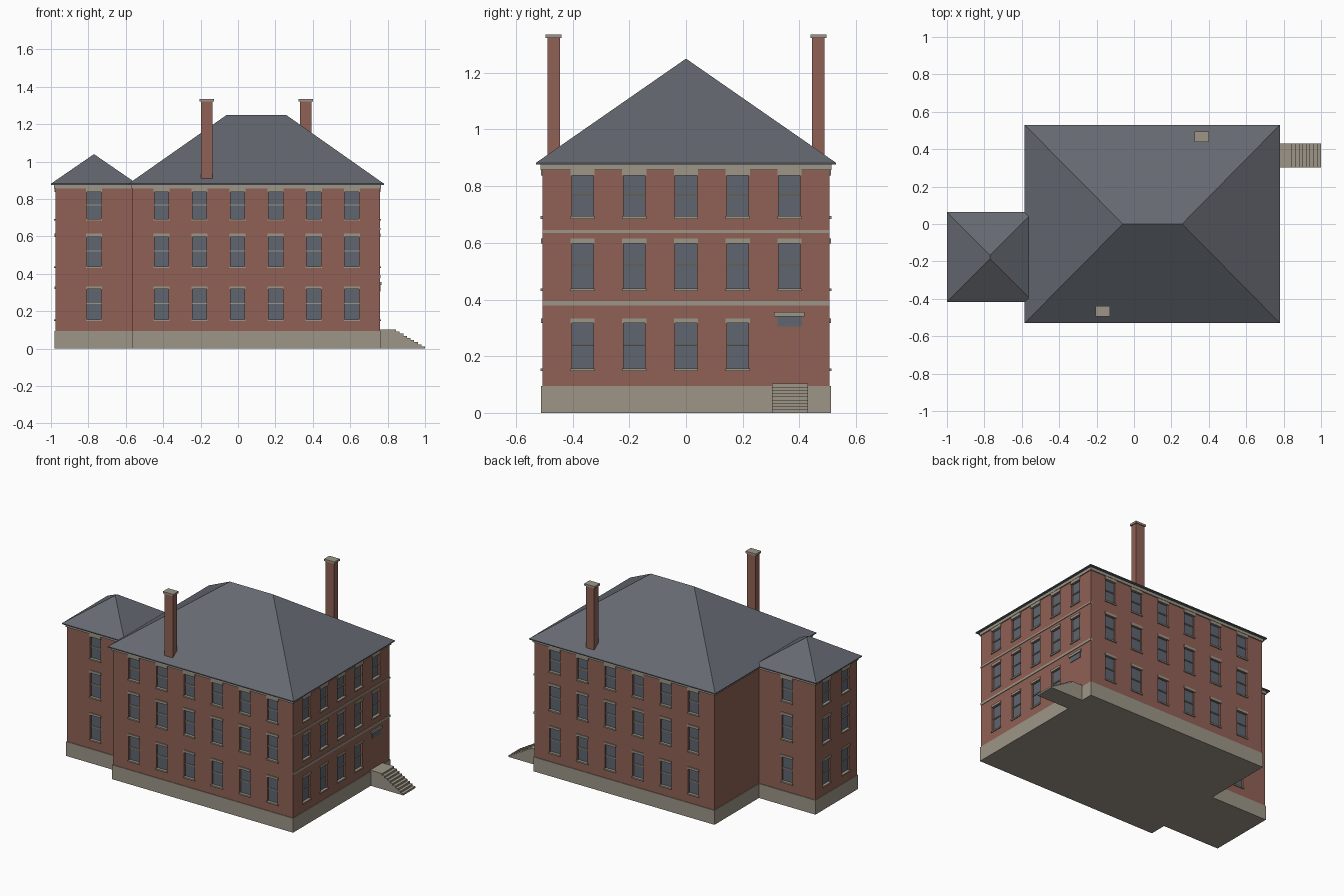
import bpy, bmesh
from math import radians
from mathutils import Matrix, Vector

cube = bpy.data.objects.get("Cube")
if cube:
    bpy.data.objects.remove(cube, do_unlink=True)


def material(name, rgb):
    m = bpy.data.materials.new(name)
    m.use_nodes = True
    m.diffuse_color = (*rgb, 1)
    bsdf = m.node_tree.nodes["Principled BSDF"]
    bsdf.inputs["Base Color"].default_value = (*rgb, 1)
    bsdf.inputs["Roughness"].default_value = 0.9
    return m


BRICK = material("brick red", (0.279, 0.120, 0.091))
STONE = material("warm grey stone", (0.337, 0.305, 0.242))
SLATE = material("slate grey", (0.130, 0.141, 0.165))
GLASS = material("window grey", (0.112, 0.128, 0.160))

WALL_TOP, BASE_TOP = 0.878, 0.095
# Window rows: bottom, top, lintel top
ROWS = [(0.155, 0.318, 0.333), (0.437, 0.598, 0.615), (0.692, 0.838, 0.858)]
WIN_W, RECESS = 0.076, 0.012


def finish(name, bm, mats, matrix=Matrix()):
    mesh = bpy.data.meshes.new(name)
    bm.to_mesh(mesh)
    bm.free()
    for m in mats:
        mesh.materials.append(m)
    ob = bpy.data.objects.new(name, mesh)
    ob.matrix_world = matrix
    bpy.context.collection.objects.link(ob)
    return ob


def add_box(bm, x, y, z):
    """Box from (min, max) pairs."""
    lo, hi = Vector((x[0], y[0], z[0])), Vector((x[1], y[1], z[1]))
    m = Matrix.Translation((lo + hi) / 2) @ Matrix.Diagonal((*(hi - lo), 1))
    bmesh.ops.create_cube(bm, size=1, matrix=m)


def box(name, x, y, z, mat):
    bm = bmesh.new()
    add_box(bm, x, y, z)
    return finish(name, bm, [mat])


def facade(name, centre, angle, width, columns=(), skip=()):
    """Brick wall with recessed windows; local -y points outward."""
    place = Matrix.Translation((*centre, 0)) @ Matrix.Rotation(radians(angle), 4, "Z")
    half = WIN_W / 2
    us = [-width / 2] + [c + s for c in columns for s in (-half, half)] + [width / 2]
    zs = [0.02] + [z for r in ROWS for z in r[:2]] + [WALL_TOP]
    bm = bmesh.new()
    grid = [[bm.verts.new((u, 0, z)) for u in us] for z in zs]
    panes = []
    for j in range(len(zs) - 1):
        for i in range(len(us) - 1):
            f = bm.faces.new((grid[j][i], grid[j][i + 1],
                              grid[j + 1][i + 1], grid[j + 1][i]))
            if i % 2 and j % 2 and (i // 2, j // 2) not in skip:
                panes.append(f)
    bm.normal_update()
    if panes:
        bmesh.ops.inset_individual(bm, faces=panes, thickness=0, depth=-RECESS)
    for f in panes:
        f.material_index = 1
    finish(name + "_wall", bm, [BRICK, GLASS], place)
    if not panes:
        return
    # Lintels, sills and meeting rails
    bm = bmesh.new()
    for i, c in enumerate(columns):
        for j, (low, high, top) in enumerate(ROWS):
            if (i, j) in skip:
                continue
            wide = (c - half - 0.005, c + half + 0.005)
            add_box(bm, wide, (-0.005, RECESS), (high, top))
            add_box(bm, wide, (-0.007, RECESS), (low - 0.007, low + 0.002))
            mid = (low + high) / 2 + 0.004
            add_box(bm, (c - half, c + half), (0.006, RECESS), (mid - 0.003, mid + 0.003))
    finish(name + "_window_trim", bm, [STONE], place)


def block(name, x, y):
    """Stone foundation and frieze around a rectangular block."""
    def grow(r, d):
        return (r[0] - d, r[1] + d)
    box(name + "_foundation", grow(x, 0.004), grow(y, 0.004), (0, BASE_TOP), STONE)
    box(name + "_frieze", grow(x, 0.007), grow(y, 0.007), (0.857, WALL_TOP), STONE)


def hip_roof(name, x, y, ridge, top):
    """Closed hipped roof with a thin eave edge."""
    bm = bmesh.new()
    for z in (0.876, 0.882):
        for px in x:
            for py in y:
                bm.verts.new((px, py, z))
    for px, py in ridge:
        bm.verts.new((px, py, top))
    bmesh.ops.convex_hull(bm, input=bm.verts[:])
    bmesh.ops.dissolve_limit(bm, angle_limit=radians(1), verts=bm.verts[:], edges=bm.edges[:])
    bmesh.ops.recalc_face_normals(bm, faces=bm.faces[:])
    finish(name, bm, [SLATE])


# Main block
MX, MY = (-0.563, 0.758), (-0.507, 0.507)
mid_x, len_x, len_y = sum(MX) / 2, MX[1] - MX[0], MY[1] - MY[0]
block("main", MX, MY)
front_cols = [-0.409 + 0.2035 * i - mid_x for i in range(6)]
side_cols = [-0.365 + 0.1825 * i for i in range(5)]
facade("main_front", (mid_x, MY[0]), 0, len_x, front_cols)
facade("main_back", (mid_x, MY[1]), 180, len_x, [-c for c in reversed(front_cols)])
facade("main_right", (MX[1], 0), 90, len_y, side_cols, skip={(4, 0)})
facade("main_left", (MX[0], 0), -90, len_y)
hip_roof("main_roof", (-0.585, 0.78), (-0.53, 0.53), [(-0.06, 0), (0.257, 0)], 1.25)

# Belt courses on the entrance side
for name, z in (("lower_belt_course", (0.379, 0.394)), ("upper_belt_course", (0.634, 0.645))):
    box(name, (MX[1] - 0.01, MX[1] + 0.004), MY, z, STONE)

# Transom above the entrance
box("entrance_transom", (MX[1] - 0.002, MX[1] + 0.003), (0.322, 0.409), (0.305, 0.341), GLASS)
box("entrance_lintel", (MX[1] - 0.01, MX[1] + 0.009), (0.311, 0.419), (0.340, 0.356), STONE)

# Side wing
WX, WY = (-0.977, -0.55), (-0.395, 0.041)
wing_x, wing_y = sum(WX) / 2, sum(WY) / 2
wing_w, wing_d = WX[1] - WX[0], WY[1] - WY[0]
block("wing", WX, WY)
column = -0.77 - wing_x
facade("wing_front", (wing_x, WY[0]), 0, wing_w, [column])
facade("wing_back", (wing_x, WY[1]), 180, wing_w, [-column])
facade("wing_left", (WX[0], wing_y), -90, wing_d, [-0.1, 0.1])
hip_roof("wing_roof", (-1.0, -0.54), (-0.417, 0.063), [(-0.77, -0.187), (-0.77, -0.167)], 1.04)

# Chimneys
for name, cx, cy in (("front_chimney", -0.167, -0.467), ("back_chimney", 0.362, 0.467)):
    box(name, (cx - 0.031, cx + 0.031), (cy - 0.022, cy + 0.022), (0.895, 1.324), BRICK)
    box(name + "_cap", (cx - 0.038, cx + 0.038), (cy - 0.028, cy + 0.028), (1.322, 1.335), STONE)

# Entrance steps, as one extruded profile
STEPS, landing, height = 8, 0.845, 0.103
run, rise = (1.0 - landing) / STEPS, height / (STEPS + 1)
profile = [(MX[1] - 0.01, 0), (MX[1] - 0.01, height), (landing, height)]
for i in range(1, STEPS + 1):
    x, z = landing + run * i, height - rise * i
    profile += [(x - run, z), (x, z)]
profile.append((1.0, 0))
bm = bmesh.new()
face = bm.faces.new([bm.verts.new((x, 0.303, z)) for x, z in profile])
new = bmesh.ops.extrude_face_region(bm, geom=[face])["geom"]
bmesh.ops.translate(bm, vec=(0, 0.127, 0), verts=[v for v in new if isinstance(v, bmesh.types.BMVert)])
bmesh.ops.recalc_face_normals(bm, faces=bm.faces[:])
finish("entrance_steps", bm, [STONE])
